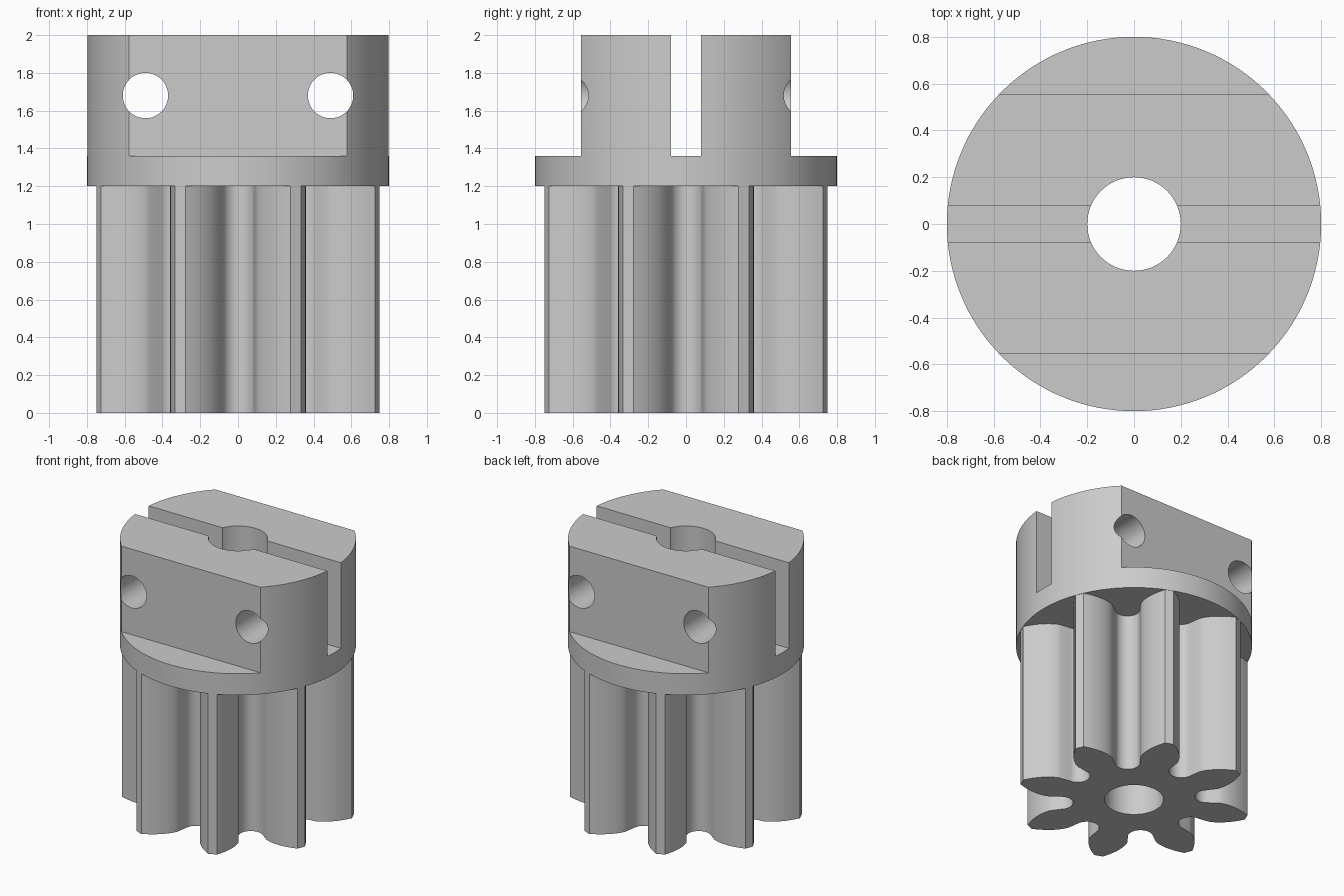
import bpy, bmesh, math
from math import sin, cos, tan, acos, pi, radians
from mathutils import Matrix

if "Cube" in bpy.data.objects:
    bpy.data.objects.remove(bpy.data.objects["Cube"])

# Main dimensions
TEETH, PITCH_R, TIP_R, ROOT_R = 8, 0.64, 0.798, 0.415
PRESSURE = radians(25)
BASE_R = PITCH_R * cos(PRESSURE)
GEAR_TOP, STEP_Z, TOP_Z, HUB_R = 1.2, 1.36, 2.0, 0.8
FLAT_Y, SLOT_HALF, BORE_R = 0.555, 0.08, 0.2
PIN_X, PIN_Z, PIN_R = 0.49, 1.68, 0.12

grey = bpy.data.materials.new("plain grey")
grey.use_nodes = True
GREY = (0.6, 0.6, 0.6, 1)
grey.diffuse_color = GREY
grey.node_tree.nodes["Principled BSDF"].inputs["Base Color"].default_value = GREY


def finish(name, bm):
    mesh = bpy.data.meshes.new(name)
    bmesh.ops.recalc_face_normals(bm, faces=bm.faces)
    bm.to_mesh(mesh)
    bm.free()
    mesh.materials.append(grey)
    obj = bpy.data.objects.new(name, mesh)
    bpy.context.collection.objects.link(obj)
    return obj


def prism(name, outline, z0, z1):
    bm = bmesh.new()
    face = bm.faces.new([bm.verts.new((x, y, z0)) for x, y in outline])
    new = bmesh.ops.extrude_face_region(bm, geom=[face])["geom"]
    top = [v for v in new if isinstance(v, bmesh.types.BMVert)]
    bmesh.ops.translate(bm, verts=top, vec=(0, 0, z1 - z0))
    return finish(name, bm)


def cylinder(name, radius, length, centre, along_y=False, segments=128):
    bm = bmesh.new()
    turn = Matrix.Rotation(pi / 2, 4, 'X') if along_y else Matrix()
    bmesh.ops.create_cone(bm, cap_ends=True, segments=segments, radius1=radius,
                          radius2=radius, depth=length,
                          matrix=Matrix.Translation(centre) @ turn)
    return finish(name, bm)


def box(name, x, y0, y1, z0, z1):
    return prism(name, [(-x, y0), (x, y0), (x, y1), (-x, y1)], z0, z1)


def combine(target, tool, operation='DIFFERENCE'):
    mod = target.modifiers.new(operation.title(), 'BOOLEAN')
    mod.operation, mod.object, mod.solver = operation, tool, 'EXACT'
    bpy.context.view_layer.objects.active = target
    bpy.ops.object.modifier_apply(modifier=mod.name)
    bpy.data.objects.remove(tool)


def half_gap():
    """Points (across, outward) from the middle of a gap up to a tooth tip."""
    fillet = 0.085
    pts = [(fillet * sin(a), ROOT_R + fillet * (1 - cos(a)))
           for a in (pi / 2 * i / 8 for i in range(9))]
    for i in range(13):
        r = BASE_R + (TIP_R - BASE_R) * (i / 12) ** 1.5
        roll = acos(min(1, BASE_R / r))
        half_tooth = pi / (2 * TEETH) + tan(PRESSURE) - PRESSURE - tan(roll) + roll
        a = pi / TEETH - half_tooth
        pts.append((r * sin(a), r * cos(a)))
    return pts


# Toothed shaft: involute flanks with rounded roots
right = half_gap()
gap = [(-x, y) for x, y in reversed(right[1:])] + right
outline = []
for k in range(TEETH):
    c, s = cos(2 * pi * k / TEETH), sin(2 * pi * k / TEETH)
    outline += [(x * c + y * s, y * c - x * s) for x, y in gap]
body = prism("pinion_coupling", outline, 0, GEAR_TOP)

# Round hub with two side flats and a drive slot
hub = cylinder("hub", HUB_R, TOP_Z - GEAR_TOP, (0, 0, (TOP_Z + GEAR_TOP) / 2))
for side in (-1, 1):
    y0, y1 = sorted((side * FLAT_Y, side))
    combine(hub, box("flat_cutter", 1, y0, y1, STEP_Z, 2.1))
combine(hub, box("slot_cutter", 1, -SLOT_HALF, SLOT_HALF, STEP_Z, 2.1))

# Cross holes for pins
for side in (-1, 1):
    combine(hub, cylinder("pin_hole_cutter", PIN_R, 2, (side * PIN_X, 0, PIN_Z), True, 64))

# Join the parts, then bore through the whole length
combine(body, hub, 'UNION')
combine(body, cylinder("bore_cutter", BORE_R, 3, (0, 0, 1), segments=64))

bpy.ops.object.select_all(action='DESELECT')
body.select_set(True)
bpy.context.view_layer.objects.active = body
bpy.ops.object.shade_smooth_by_angle(angle=radians(25))
